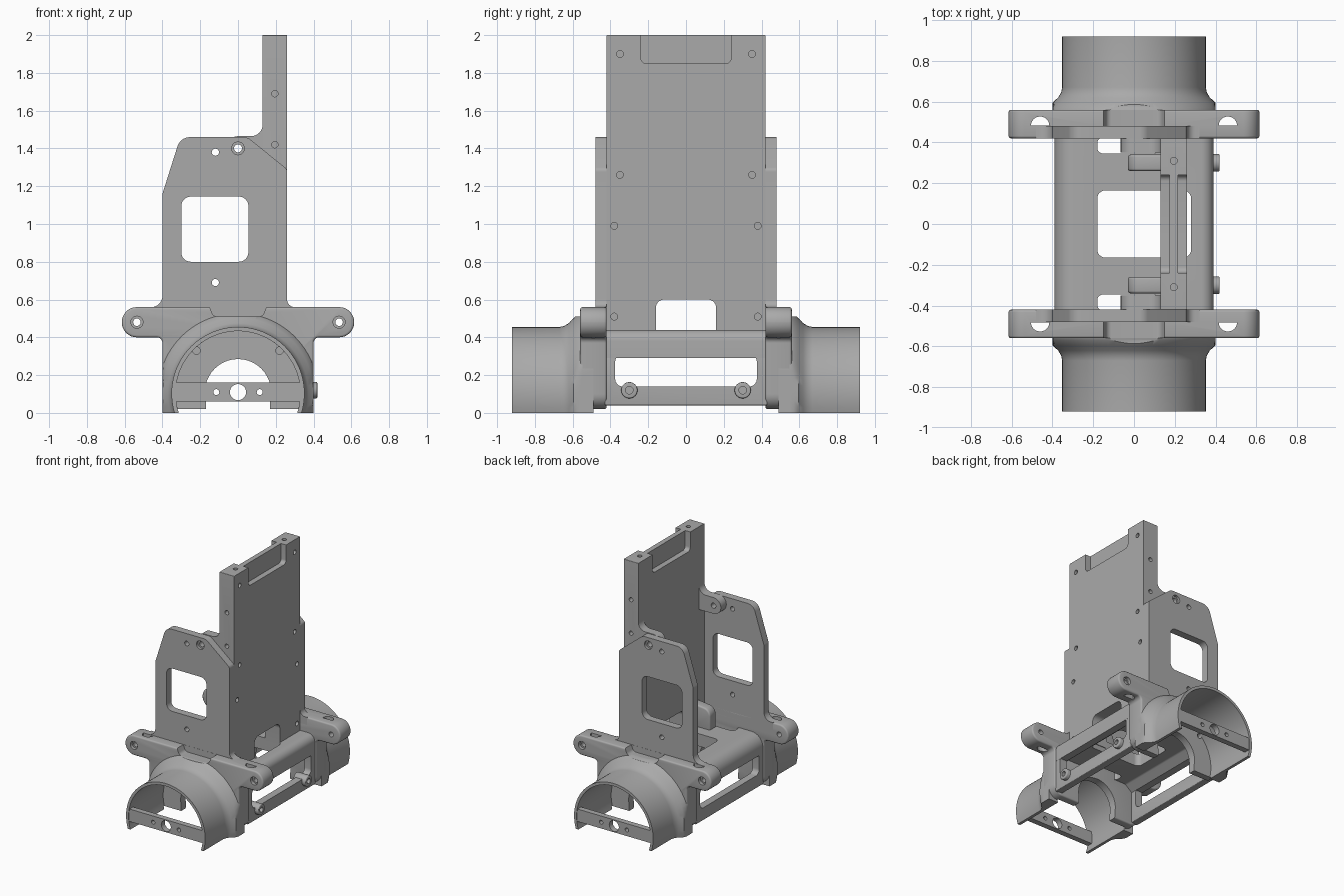
import bpy, bmesh, math
from mathutils import Vector

if "Cube" in bpy.data.objects:
    bpy.data.objects.remove(bpy.data.objects["Cube"])

grey = bpy.data.materials.new("plain grey")
grey.use_nodes = True
COLOUR = (0.40, 0.40, 0.40, 1)
grey.diffuse_color = COLOUR
grey.node_tree.nodes["Principled BSDF"].inputs["Base Color"].default_value = COLOUR


def fillet(points, steps=8):
    """Round polygon corners; each point is (u, v) or (u, v, radius)."""
    out = []
    for i, point in enumerate(points):
        p = Vector(point[:2])
        if len(point) < 3:
            out.append(p)
            continue
        d1 = (Vector(points[i - 1][:2]) - p).normalized()
        d2 = (Vector(points[(i + 1) % len(points)][:2]) - p).normalized()
        half, r = d1.angle(d2) / 2, point[2]
        centre = p + (d1 + d2).normalized() * r / math.sin(half)
        t = r / math.tan(half)
        v1 = (p + d1 * t - centre).normalized()
        v2 = (p + d2 * t - centre).normalized()
        out += [centre + v1.slerp(v2, k / steps) * r for k in range(steps + 1)]
    return out


def rect(u0, u1, v0, v1, r):
    return [(u0, v0, r), (u1, v0, r), (u1, v1, r), (u0, v1, r)]


def place(axis, u, v, w):
    return {"X": (w, u, v), "Y": (u, w, v), "Z": (u, v, w)}[axis]


def loft(name, rings, bevel=0):
    """Join closed rings of 3D points and cap both ends."""
    bm = bmesh.new()
    loops = [[bm.verts.new(p) for p in ring] for ring in rings]
    n = len(loops[0])
    for a, b in zip(loops, loops[1:]):
        for i in range(n):
            j = (i + 1) % n
            bm.faces.new((a[i], a[j], b[j], b[i]))
    bm.faces.new(loops[0])
    bm.faces.new(loops[-1])
    bmesh.ops.recalc_face_normals(bm, faces=bm.faces)
    if bevel:
        edges = [e for e in bm.edges if e.calc_face_angle(0) > 0.6]
        bmesh.ops.bevel(bm, geom=edges, offset=bevel, segments=3,
                        profile=0.5, affect="EDGES", clamp_overlap=True)
    mesh = bpy.data.meshes.new(name)
    bm.to_mesh(mesh)
    bm.free()
    mesh.materials.append(grey)
    obj = bpy.data.objects.new(name, mesh)
    bpy.context.collection.objects.link(obj)
    return obj


def extrude(name, points, axis, a, b, bevel=0):
    pts = fillet(points)
    return loft(name, [[place(axis, u, v, w) for u, v in pts] for w in (a, b)], bevel)


def rod(name, u, v, r, axis, a, b, bevel=0, sides=40):
    pts = [(u + r * math.cos(math.tau * k / sides), v + r * math.sin(math.tau * k / sides))
           for k in range(sides)]
    return extrude(name, pts, axis, a, b, bevel)


def hole(u, v, r, axis, a, b):
    return rod("cutter", u, v, r, axis, a, b, sides=20)


def cut(obj, cutters):
    """Subtract the cutters, bake the result and discard them."""
    for c in cutters:
        c.hide_render = True
        m = obj.modifiers.new("cut", "BOOLEAN")
        m.operation, m.solver, m.object = "DIFFERENCE", "EXACT", c
    bpy.context.view_layer.update()
    mesh = bpy.data.meshes.new_from_object(
        obj.evaluated_get(bpy.context.evaluated_depsgraph_get()))
    obj.modifiers.clear()
    obj.data = mesh
    for c in cutters:
        bpy.data.objects.remove(c)


parts = []
TUBE_Z, INNER = 0.103, 0.33


def arch_ring(radius, y, steps=48):
    """Open arch section standing on the ground, with a thin wall."""
    def arc(r):
        a0 = -math.asin(TUBE_Z / r)
        span = math.pi - 2 * a0
        return [(max(-0.40, min(0.40, r * math.cos(a0 + span * k / steps))), y,
                 TUBE_Z + r * math.sin(a0 + span * k / steps)) for k in range(steps + 1)]
    return arc(radius) + arc(INNER)[::-1]


# Tall upright plate with a leg opening, top recesses and screw holes
tall = extrude("tall_plate", rect(-0.42, 0.42, 0.38, 2.0, 0.004), "X", 0.13, 0.26)
cutters = [extrude("cutter", rect(-0.16, 0.16, 0.2, 0.60, 0.045), "X", 0, 0.4)]
for x0, x1 in ((0.05, 0.175), (0.215, 0.35)):
    cutters.append(extrude("cutter", rect(-0.24, 0.24, 1.85, 2.2, 0.03), "X", x0, x1))
for s in (1, -1):
    for y, z in ((0.35, 1.9), (0.35, 1.26), (0.38, 0.99), (0.38, 0.51)):
        cutters.append(hole(s * y, z, 0.018, "X", 0.20, 0.3))
    for z in (1.69, 1.42):
        cutters.append(hole(0.195, z, 0.017, "Y", s * 0.37, s * 0.5))
    cutters.append(hole(0.195, s * 0.31, 0.017, "Z", 1.94, 2.1))
cut(tall, cutters)
parts.append(tall)

# Bridge deck between the two ends
deck = extrude("bridge_deck", [(-0.39, 0.29), (-0.39, 0.44, 0.10), (0.39, 0.44, 0.06),
                               (0.39, 0.29), (0.33, 0.29), (0.27, 0.34, 0.03),
                               (-0.27, 0.34, 0.03), (-0.33, 0.29)], "Y", -0.43, 0.43)
cutters = [extrude("cutter", rect(-0.18, 0.28, -0.165, 0.165, 0.04), "Z", 0.2, 0.6)]
for s in (1, -1):
    y0, y1 = sorted((s * 0.345, s * 0.425))
    cutters.append(extrude("cutter", rect(-0.18, 0.12, y0, y1, 0.03), "Z", 0.2, 0.6))
cut(deck, cutters)
parts.append(deck)

# Windowed side rails
for side, s in (("left", 1), ("right", -1)):
    rail = extrude(side + "_rail", rect(-0.43, 0.43, 0.04, 0.33, 0.005), "X",
                   s * 0.33, s * 0.389, 0.012)
    cut(rail, [extrude("cutter", rect(-0.375, 0.375, 0.14, 0.31, 0.04), "X", s * 0.2, s * 0.5)])
    parts.append(rail)

for end, s in (("back", 1), ("front", -1)):
    # Side plate with a large rounded window
    plate = extrude(end + "_side_plate", [
        (-0.48, 0.50), (-0.48, 0.56), (-0.40, 0.56, 0.06), (-0.40, 1.16, 0.06),
        (-0.305, 1.46, 0.07), (0.05, 1.46, 0.06), (0.26, 1.29, 0.03),
        (0.26, 0.56, 0.04), (0.32, 0.56), (0.32, 0.50)], "Y", s * 0.42, s * 0.48)
    cut(plate, [extrude("cutter", rect(-0.30, 0.055, 0.80, 1.145, 0.05), "Y", s * 0.3, s * 0.6),
                hole(-0.12, 1.38, 0.019, "Y", s * 0.3, s * 0.6),
                hole(-0.12, 0.69, 0.019, "Y", s * 0.3, s * 0.6),
                hole(0, 1.40, 0.034, "Y", s * 0.46, s * 0.6),
                hole(0, 1.40, 0.021, "Y", s * 0.3, s * 0.6)])

    # Rounded tab tying the side plate to the tall plate
    tab = extrude(end + "_tab", [(0.15, 1.335), (-0.065, 1.335, 0.064), (-0.065, 1.465, 0.064),
                                 (0.13, 1.465, 0.06), (0.13, 1.54), (0.15, 1.54)],
                  "Y", s * 0.35, s * 0.42)
    cut(tab, [hole(0, 1.40, 0.021, "Y", s * 0.3, s * 0.6)])

    # Eared flange, with an end wall left inside it
    half = [(0.615, 0.56, 0.079), (0.615, 0.40, 0.079), (0.40, 0.40, 0.03), (0.40, 0.02, 0.08)]
    outline = half + [(-p[0],) + p[1:] for p in reversed(half)]
    flange = extrude(end + "_flange", outline, "Y", s * 0.42, s * 0.56, 0.012)
    cutters = [rod("cutter", 0, TUBE_Z, INNER, "Y", s * 0.48, s * 0.7, sides=96),
               rod("cutter", 0, 0.11, 0.175, "Y", s * 0.3, s * 0.7),
               extrude("cutter", rect(-0.17, 0.17, -0.1, 0.1, 0.01), "Y", s * 0.3, s * 0.7)]
    for e in (1, -1):
        cutters += [hole(e * 0.535, 0.48, 0.032, "Y", s * 0.535, s * 0.7),
                    hole(e * 0.535, 0.48, 0.02, "Y", s * 0.3, s * 0.7),
                    hole(e * 0.22, 0.33, 0.02, "Y", s * 0.45, s * 0.6)]
        pocket = [(e * 0.46 + 0.045 * math.cos(math.pi * k / 12),
                   s * (0.482 + 0.045 * math.sin(math.pi * k / 12))) for k in range(13)]
        cutters.append(extrude("cutter", pocket, "Z", 0.2, 0.7))

    def notch():
        return extrude("cutter", [(-0.15, 0.7), (-0.15, 0.56), (-0.13, 0.51, 0.03),
                                  (0.13, 0.51, 0.03), (0.15, 0.56), (0.15, 0.7)],
                       "Y", s * 0.481, s * 0.7)
    cut(flange, cutters + [notch()])

    # Half tube flaring into the flange
    sections = ((0.352, 0.92), (0.352, 0.67), (0.357, 0.645), (0.372, 0.62),
                (0.40, 0.595), (0.42, 0.57), (0.43, 0.55), (0.43, 0.49))
    tube = loft(end + "_half_tube", [arch_ring(r, s * y) for r, y in sections])
    cut(tube, [notch()])

    # Drilled bar across the tube mouth
    bar = extrude(end + "_cross_bar", rect(-0.332, 0.332, 0.06, 0.16, 0.004),
                  "Y", s * 0.87, s * 0.915)
    cut(bar, [hole(x, 0.11, r, "Y", s * 0.8, s)
              for x, r in ((0, 0.043), (0.115, 0.016), (-0.115, 0.016))])

    # Gusset beside the upright leg
    y0, y1 = sorted((s * 0.26, s * 0.34))
    gusset = extrude(end + "_gusset", [(-0.03, 0.40), (0.15, 0.40), (0.15, 0.62),
                                       (-0.03, 0.60, 0.06)], "Y", y0, y1, 0.012)

    # Screw boss on the lower rail
    boss = rod(end + "_screw_boss", s * 0.30, 0.12, 0.043, "X", 0.31, 0.42, 0.006)
    cut(boss, [hole(s * 0.30, 0.12, 0.02, "X", 0.39, 0.5)])
    parts += [plate, tab, flange, tube, bar, gusset, boss]

# Smooth curved faces while keeping the machined edges crisp
bpy.ops.object.select_all(action="DESELECT")
for obj in parts:
    obj.select_set(True)
bpy.context.view_layer.objects.active = parts[0]
bpy.ops.object.shade_smooth_by_angle(angle=math.radians(32))
